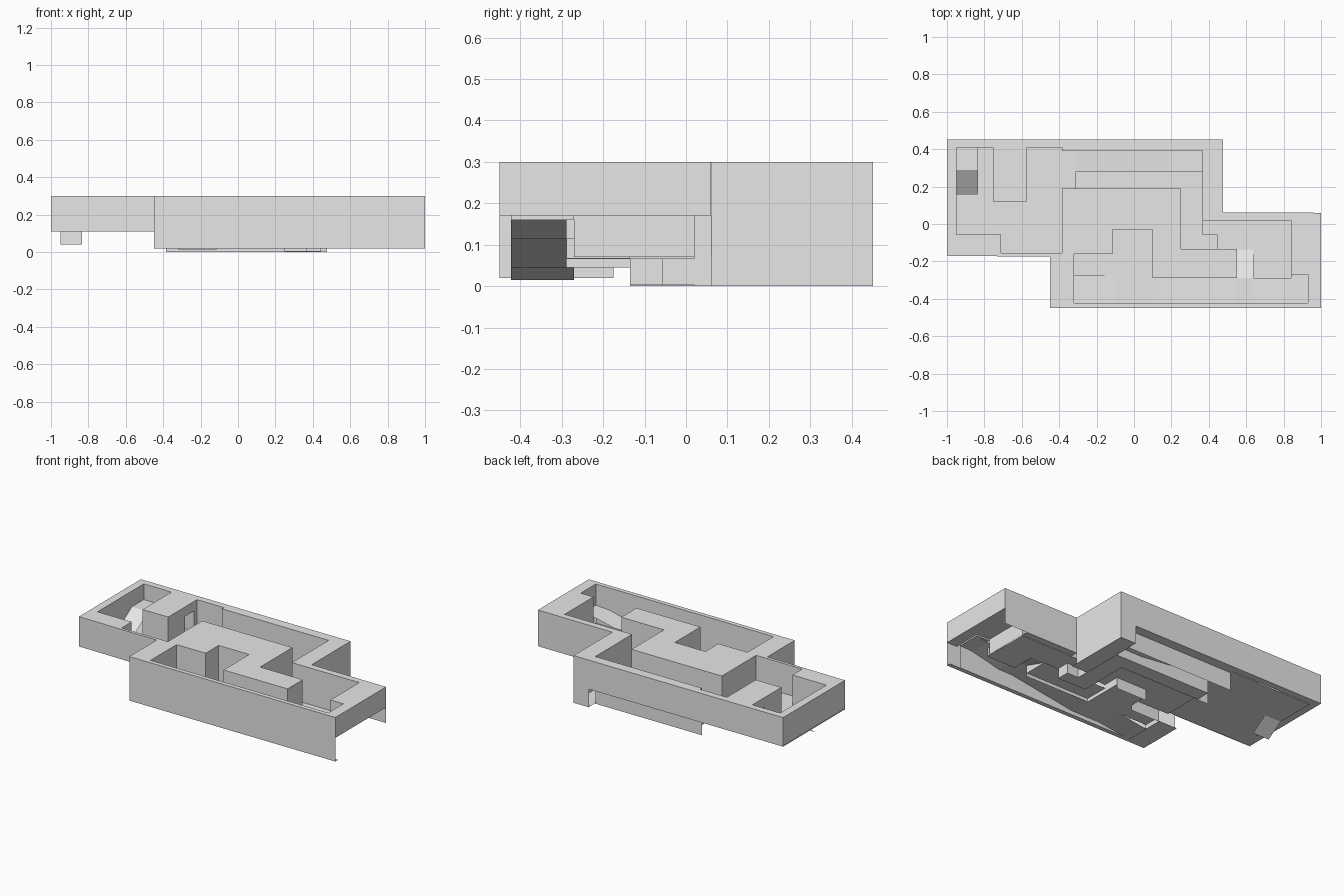
import bpy, bmesh

TOP = 0.30
grey = bpy.data.materials.new("light_grey")
grey.diffuse_color = (0.8, 0.8, 0.8, 1)


def make(name, bm):
    me = bpy.data.meshes.new(name)
    bm.to_mesh(me)
    bm.free()
    me.materials.append(grey)
    ob = bpy.data.objects.new(name, me)
    bpy.context.collection.objects.link(ob)
    return ob


def quad(bm, *pts):
    bm.faces.new([bm.verts.new(p) for p in pts])


def wall(bm, a, b, z0, z1=TOP):
    # vertical wall facing the right-hand side of the direction a -> b
    quad(bm, (*a, z0), (*b, z0), (*b, z1), (*a, z1))


def walls(name, loop, skip=()):
    bm = bmesh.new()
    for i, p in enumerate(loop):
        if i not in skip:
            wall(bm, p[:2], loop[(i + 1) % len(loop)][:2], p[2])
    return make(name, bm)


# each entry: x, y, lower edge of the wall that starts there
outer = [(-1, -.17, .11), (-.45, -.175, .02), (-.45, -.45, .02), (1, -.45, .17),
         (1, .06, .07), (.475, .062, 0), (.475, .452, 0), (.365, .452, .115),
         (-1, .452, .12)]
trench = [(-.95, .41, .11), (-.755, .41, .11), (-.755, .12, .11), (-.575, .12, .11),
          (-.575, .41, .11), (-.385, .41, .11), (-.385, .39, 0), (.365, .39, 0),
          (.365, .02, .065), (.84, .02, .07), (.84, -.27, .16), (.93, -.27, .16),
          (.93, -.422, .02), (-.32, -.422, .015), (-.32, -.275, .045), (-.32, -.16, .015),
          (-.115, -.16, .045), (-.115, -.03, .02), (.1, -.03, .045), (.1, -.288, .045),
          (.55, -.288, .065), (.55, -.135, .065), (.25, -.135, 0), (.25, .19, 0),
          (-.385, .19, .11), (-.385, -.155, .11), (-.71, -.155, .11), (-.71, -.055, .11),
          (-.95, -.055, .11)]

walls("outer_walls", outer)
walls("trench_walls", trench, skip=(1, 3))

# flat top with the trench cut out
bm = bmesh.new()
edges = []
for loop in (outer, trench):
    vs = [bm.verts.new((p[0], p[1], TOP)) for p in loop]
    edges += [bm.edges.new((vs[i], vs[(i + 1) % len(vs)])) for i in range(len(vs))]
bmesh.ops.triangle_fill(bm, use_beauty=True, edges=edges, normal=(0, 0, 1))
for f in bm.faces:
    f.normal_update()
    if f.normal.z < 0:
        f.normal_flip()
make("top_surface", bm)

# small block pierced by a tunnel
bm = bmesh.new()
T0, T1, TZ = .29, .38, .24
for x, s in ((-.755, 1), (-.575, -1)):
    for y0, y1, z0 in ((.12, T0, .11), (T0, T1, TZ), (T1, .41, .11)):
        a, b = (x, y0), (x, y1)
        wall(bm, *((b, a) if s > 0 else (a, b)), z0)
wall(bm, (-.755, T1), (-.575, T1), .11, TZ)
wall(bm, (-.575, T0), (-.755, T0), .11, TZ)
quad(bm, (-.755, T0, TZ), (-.755, T1, TZ), (-.575, T1, TZ), (-.575, T0, TZ))
make("tunnel_block", bm)


def floor(name, x0, x1, y0, y1, za, zb=None, along="x"):
    zb = za if zb is None else zb
    c = (za, zb, zb, za) if along == "x" else (za, za, zb, zb)
    bm = bmesh.new()
    quad(bm, (x0, y0, c[0]), (x1, y0, c[1]), (x1, y1, c[2]), (x0, y1, c[3]))
    return make(name, bm)


# floors and ramps
floor("left_floor", -.95, -.71, -.055, .41, .11)
floor("left_inner_floor", -.71, -.385, -.155, .41, .11)
floor("corner_ramp", -.95, -.835, .05, .29, .04, .2, "y")
floor("corner_platform", -.95, -.835, .29, .41, .2)
floor("back_landing", -.385, -.31, .19, .39, .11)
floor("back_ramp", -.31, .18, .28, .39, .11, .06)
floor("back_ledge", .18, .365, .28, .39, .06)
floor("back_low_floor", -.31, .25, .19, .28, .003)
floor("corridor_floor", .25, .365, -.135, .28, .003)
floor("corridor_nook", .365, .445, -.135, -.055, .003)
floor("right_floor", .445, .84, -.135, .02, .067)
floor("right_floor_edge", .365, .445, -.055, .02, .067)
floor("right_ramp", .55, .64, -.288, -.135, .115, .067, "y")
floor("right_low_floor", .64, .84, -.288, -.135, .067)
floor("pocket_floor", -.32, .1, -.275, -.16, .045)
floor("pocket_back_floor", -.115, .1, -.16, -.03, .045)
lane = [(-.32, .015), (-.1, .045), (.1, .045), (.55, .115), (.64, .115), (.84, .16), (.93, .165)]
for (xa, za), (xb, zb) in zip(lane, lane[1:]):
    floor("front_lane", xa, xb, -.422, -.288 if xa > 0 else -.27, za, zb)
floor("right_end_floor", .84, .93, -.288, -.27, .163)

# undersides that close the solid blocks and the rim
for x0, x1, y0, y1, z in ((-.385, .25, -.03, .19, .09), (-.385, -.115, -.16, -.03, .09),
                          (.1, .25, -.135, -.03, .09), (.1, .55, -.288, -.135, .067),
                          (-1, -.95, -.17, .452, .115), (-.95, -.71, -.17, -.055, .112),
                          (-.71, -.385, -.173, -.155, .112), (-.95, -.385, .41, .452, .115),
                          (-.385, .365, .39, .452, .115), (.365, .475, .02, .452, .003),
                          (.475, .84, .02, .06, .07), (.84, 1, -.27, .06, .17),
                          (.93, 1, -.45, -.27, .17), (-.45, 1, -.45, -.422, .02),
                          (-.45, -.32, -.422, -.16, .02)):
    floor("underside", x0, x1, y0, y1, z)

# step faces between floor levels
bm = bmesh.new()
for a, b, z0, z1 in (((-.835, .29), (-.835, .41), .11, .2),
                     ((-.31, .19), (-.31, .28), .003, .11),
                     ((.365, .28), (.18, .28), .003, .06),
                     ((.365, .02), (.365, -.055), .003, .067),
                     ((.365, -.055), (.445, -.055), .003, .067),
                     ((.445, -.055), (.445, -.135), .003, .067),
                     ((.64, -.135), (.64, -.288), .067, .115),
                     ((.84, -.288), (.64, -.288), .067, .13)):
    wall(bm, a, b, z0, z1)
# tapered step beside the back ramp
quad(bm, (.18, .28, .003), (-.31, .28, .003), (-.31, .28, .11), (.18, .28, .06))
make("step_faces", bm)
